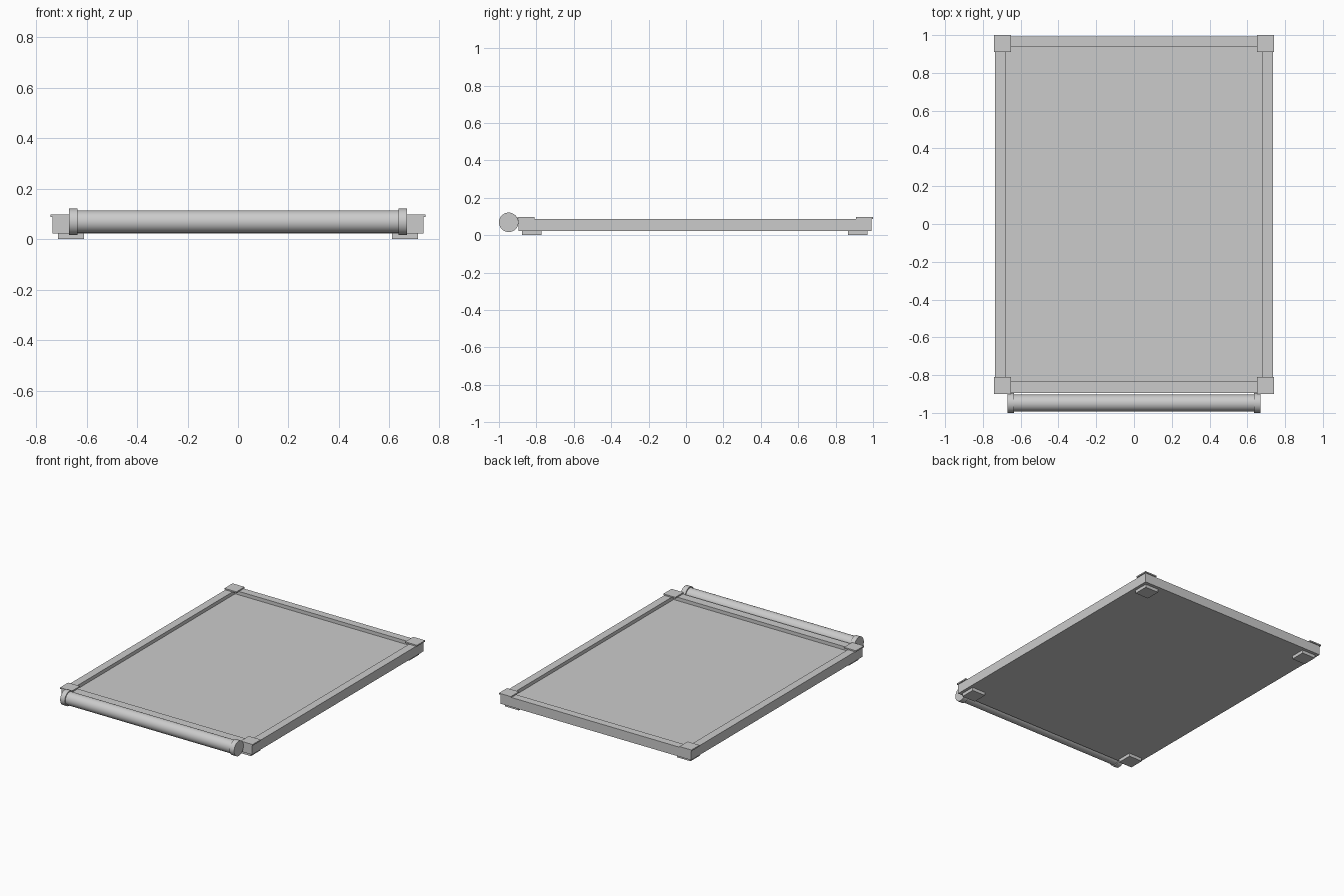
import bpy, math

if "Cube" in bpy.data.objects:
    bpy.data.objects.remove(bpy.data.objects["Cube"])

# main dimensions
X_OUT, X_IN = 0.735, 0.68
Y_BACK, Y_FRONT = 0.993, -0.895
Y_BACK_IN, Y_FRONT_IN = 0.94, -0.835
Z_BASE, Z_BED, Z_RIM, Z_CAP = 0.022, 0.064, 0.088, 0.097


def make(name, verts, faces):
    mesh = bpy.data.meshes.new(name)
    mesh.from_pydata(verts, [], faces)
    mesh.update()
    ob = bpy.data.objects.new(name, mesh)
    bpy.context.collection.objects.link(ob)
    return ob


def box(name, x0, x1, y0, y1, z0, z1):
    v = [(x, y, z) for z in (z0, z1) for x, y in ((x0, y0), (x1, y0), (x1, y1), (x0, y1))]
    f = [(3, 2, 1, 0), (4, 5, 6, 7)]
    f += [(i, (i + 1) % 4, (i + 1) % 4 + 4, i + 4) for i in range(4)]
    return make(name, v, f)


# tray: shallow recessed bed with a raised rim, one closed mesh
def rect(x, y0, y1, z):
    return [(-x, y0, z), (x, y0, z), (x, y1, z), (-x, y1, z)]


loops = [rect(X_OUT, Y_FRONT, Y_BACK, Z_BASE), rect(X_OUT, Y_FRONT, Y_BACK, Z_RIM),
         rect(X_IN, Y_FRONT_IN, Y_BACK_IN, Z_RIM), rect(X_IN, Y_FRONT_IN, Y_BACK_IN, Z_BED)]
faces = [(3, 2, 1, 0), (12, 13, 14, 15)]
for k in range(3):
    for i in range(4):
        j = (i + 1) % 4
        faces.append((4 * k + i, 4 * k + j, 4 * k + 4 + j, 4 * k + 4 + i))
make("tray", sum(loops, []), faces)

# corner caps on the rim and feet under the tray
for side, s in (("left", -1), ("right", 1)):
    for end, cap_y, foot_y in (("front", (-0.9, -0.81), (-0.877, -0.773)),
                               ("back", (0.91, 1.0), (0.867, 0.97))):
        cx = sorted((s * 0.65, s * 0.742))
        fx = sorted((s * 0.61, s * 0.714))
        box(f"corner_cap_{end}_{side}", *cx, *cap_y, Z_RIM, Z_CAP)
        box(f"foot_{end}_{side}", *fx, *foot_y, 0.0, Z_BASE)


# roller along the front, with a thicker collar at each end
def cylinder(name, x0, x1, radius):
    bpy.ops.mesh.primitive_cylinder_add(
        vertices=32, radius=radius, depth=x1 - x0,
        location=((x0 + x1) / 2, -0.948, 0.069), rotation=(0, math.pi / 2, 0))
    bpy.context.object.name = name
    bpy.ops.object.shade_smooth_by_angle(angle=math.radians(30))


cylinder("roller_tube", -0.64, 0.64, 0.0445)
cylinder("roller_collar_left", -0.67, -0.635, 0.052)
cylinder("roller_collar_right", 0.635, 0.67, 0.052)
